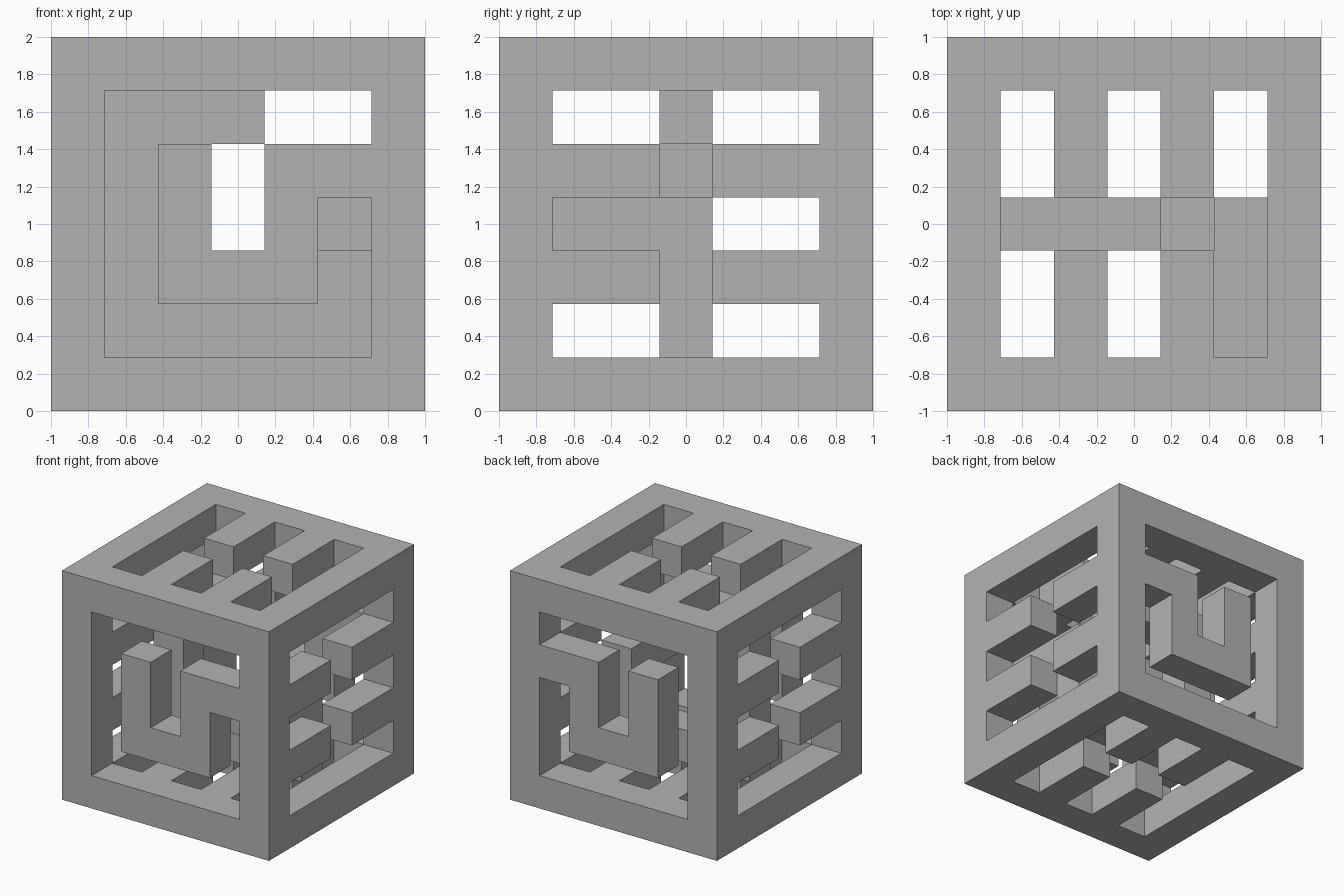
import bpy, bmesh
from itertools import product
from mathutils import Vector

if "Cube" in bpy.data.objects:
    bpy.data.objects.remove(bpy.data.objects["Cube"])

CELL = 2 / 7   # everything sits on a 7 x 7 x 7 grid

grey = bpy.data.materials.new("plain_grey")
grey.diffuse_color = (0.45, 0.45, 0.45, 1)
grey.use_nodes = True
grey.node_tree.nodes["Principled BSDF"].inputs["Base Color"].default_value = grey.diffuse_color


def block(xs, ys, zs):
    """Grid cells in a box; each range is an inclusive (first, last) pair."""
    return set(product(*(range(a, b + 1) for a, b in (xs, ys, zs))))


def build(name, cells):
    """Turn a set of grid cells into one closed, clean solid."""
    bm = bmesh.new()
    for c in cells:
        for axis in range(3):
            for side in (0, 1):
                near = list(c)
                near[axis] += 2 * side - 1
                if tuple(near) in cells:
                    continue
                u, v = (axis + 1) % 3, (axis + 2) % 3
                corners = []
                for du, dv in ((0, 0), (1, 0), (1, 1), (0, 1)):
                    p = Vector(c)
                    p[axis] += side
                    p[u] += du
                    p[v] += dv
                    corners.append(bm.verts.new(p * CELL - Vector((1, 1, 0))))
                bm.faces.new(corners if side else corners[::-1])
    bmesh.ops.remove_doubles(bm, verts=bm.verts, dist=0.001)
    bmesh.ops.dissolve_limit(bm, angle_limit=0.01, verts=bm.verts, edges=bm.edges)
    # split ring-shaped faces safely
    bmesh.ops.triangulate(bm, faces=[f for f in bm.faces if len(f.verts) > 4])
    mesh = bpy.data.meshes.new(name)
    bm.to_mesh(mesh)
    bm.free()
    mesh.materials.append(grey)
    obj = bpy.data.objects.new(name, mesh)
    bpy.context.collection.objects.link(obj)


# Outer cage: the twelve edges of the cube
cage = {c for c in block((0, 6), (0, 6), (0, 6)) if sum(i in (0, 6) for i in c) >= 2}

# Prongs on top, bottom, left and right, leaving a slot in the middle
for wall, lane, ys in product((0, 6), (2, 4), ((1, 2), (4, 5))):
    cage |= block((lane, lane), ys, (wall, wall))
    cage |= block((wall, wall), ys, (lane, lane))

# Hooked maze wall on front and back, joined to the right edge
for y in (0, 6):
    cage |= block((2, 2), (y, y), (2, 4))
    cage |= block((2, 4), (y, y), (2, 2))
    cage |= block((4, 4), (y, y), (2, 4))
    cage |= block((4, 5), (y, y), (4, 4))
build("maze_cage", cage)

# Loose sliding piece: a C in the middle plane with a peg towards the front
slider = block((1, 1), (3, 3), (1, 5))
slider |= block((1, 3), (3, 3), (5, 5))
slider |= block((1, 5), (3, 3), (1, 1))
slider |= block((5, 5), (3, 3), (1, 3))
slider |= block((5, 5), (1, 2), (3, 3))
build("sliding_piece", slider)
